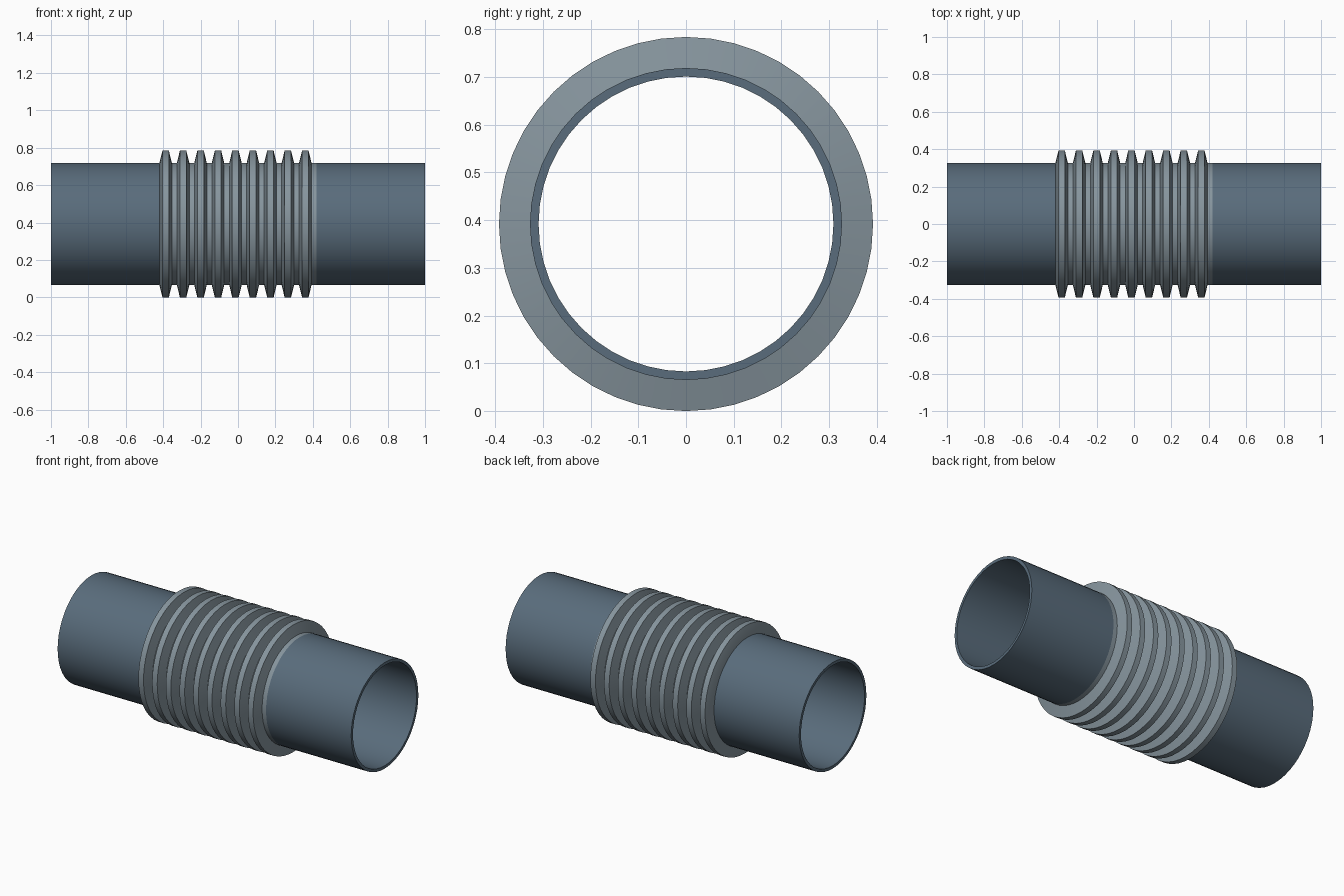
import bpy, bmesh, math

if "Cube" in bpy.data.objects:
    bpy.data.objects.remove(bpy.data.objects["Cube"])

SEG, CZ = 48, 0.392            # sides around, height of the axis
R_TOP, R_OUT, R_IN = 0.392, 0.327, 0.309
HALF, RIDGES = 0.42, 9         # bellows half length, ridge count


def material(name, rgb):
    m = bpy.data.materials.new(name)
    m.diffuse_color = (*rgb, 1)
    m.use_nodes = True
    m.node_tree.nodes["Principled BSDF"].inputs["Base Color"].default_value = m.diffuse_color
    return m


def lathe(name, profile, mat):
    """Turn a closed (x, radius) profile around the x axis."""
    bm = bmesh.new()
    rings = []
    for i in range(SEG):
        a = 2 * math.pi * i / SEG
        rings.append([bm.verts.new((x, r * math.sin(a), r * math.cos(a)))
                      for x, r in profile])
    n = len(profile)
    for i in range(SEG):
        a, b = rings[i], rings[(i + 1) % SEG]
        for j in range(n):
            k = (j + 1) % n
            bm.faces.new((a[j], a[k], b[k], b[j]))
    bmesh.ops.recalc_face_normals(bm, faces=bm.faces)
    mesh = bpy.data.meshes.new(name)
    bm.to_mesh(mesh)
    bm.free()
    mesh.materials.append(mat)
    ob = bpy.data.objects.new(name, mesh)
    ob.location.z = CZ
    bpy.context.collection.objects.link(ob)
    bpy.ops.object.select_all(action='DESELECT')
    ob.select_set(True)
    bpy.context.view_layer.objects.active = ob
    bpy.ops.object.shade_smooth_by_angle(angle=math.radians(30))
    return ob


steel = material("pipe_steel", (0.10, 0.15, 0.20))
light = material("bellows_metal", (0.24, 0.30, 0.34))

# Plain pipe ends
for name, s in (("left_pipe", -1), ("right_pipe", 1)):
    lathe(name, [(s * HALF, R_OUT), (s, R_OUT), (s, R_IN), (s * HALF, R_IN)], steel)

# Corrugated bellows: flat-topped ridges with short valleys
pitch = 2 * HALF / RIDGES
outer = []
for i in range(RIDGES):
    x = -HALF + i * pitch
    outer += [(x + f * pitch, r) for f, r in
              ((0, R_OUT), (0.17, R_TOP), (0.54, R_TOP), (0.71, R_OUT))]
outer.append((HALF, R_OUT))
# inner wall follows the ridges
wall = R_OUT - R_IN
inner = [(x, r - wall) for x, r in reversed(outer)]
lathe("bellows", outer + inner, light)
